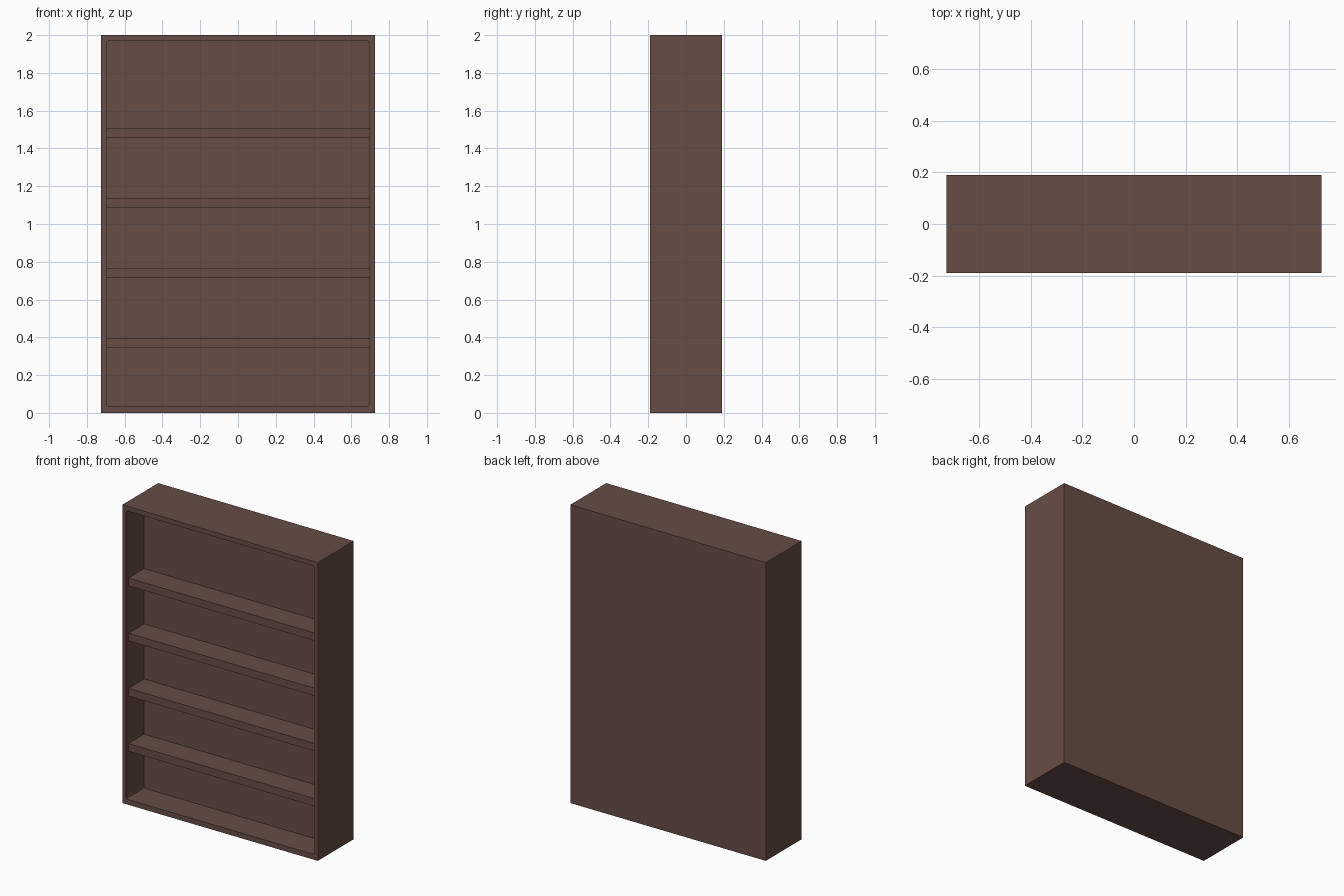
import bpy, bmesh

if "Cube" in bpy.data.objects:
    bpy.data.objects.remove(bpy.data.objects["Cube"])

W, D, H = 1.45, 0.38, 2.0             # outer size
OPEN_X, OPEN_Z = 0.697, (0.035, 1.968)  # opening extents
BACK_Y = 0.0                          # front surface of the back panel

wood = bpy.data.materials.new("brown_wood")
wood.diffuse_color = (0.136, 0.074, 0.060, 1)
wood.use_nodes = True
wood.node_tree.nodes["Principled BSDF"].inputs["Base Color"].default_value = wood.diffuse_color


def finish(bm, name):
    bmesh.ops.recalc_face_normals(bm, faces=bm.faces)
    mesh = bpy.data.meshes.new(name)
    bm.to_mesh(mesh)
    bm.free()
    mesh.materials.append(wood)
    obj = bpy.data.objects.new(name, mesh)
    bpy.context.collection.objects.link(obj)
    return obj


def box(lo, hi):
    bm = bmesh.new()
    bmesh.ops.create_cube(bm, size=1)
    for v in bm.verts:
        v.co = [a if c < 0 else b for c, a, b in zip(v.co, lo, hi)]
    return bm


# Cabinet: block with the opening sunk into its front
bm = box((-W / 2, -D / 2, 0), (W / 2, D / 2, H))
bm.normal_update()
front = next(f for f in bm.faces if f.normal.y < -0.9)
bmesh.ops.inset_individual(bm, faces=[front], thickness=0.03)
for v in front.verts:
    v.co.x = OPEN_X if v.co.x > 0 else -OPEN_X
    v.co.z = OPEN_Z[1] if v.co.z > H / 2 else OPEN_Z[0]
bmesh.ops.inset_individual(bm, faces=[front], thickness=0)
for v in front.verts:
    v.co.y = BACK_Y

# Slightly rounded corners of the opening
corners = [e for e in bm.edges
           if abs(e.verts[0].co.y - e.verts[1].co.y) > 0.1
           and all(abs(v.co.x) < W / 2 - 0.01 for v in e.verts)]
bmesh.ops.bevel(bm, geom=corners, offset=0.01, segments=2, profile=0.5, affect='EDGES')
finish(bm, "cabinet")

# Shelves, set back a little from the front
for i in range(4):
    z = 0.345 + 0.37 * i
    finish(box((-OPEN_X, -0.165, z), (OPEN_X, BACK_Y, z + 0.052)), f"shelf_{i + 1}")
